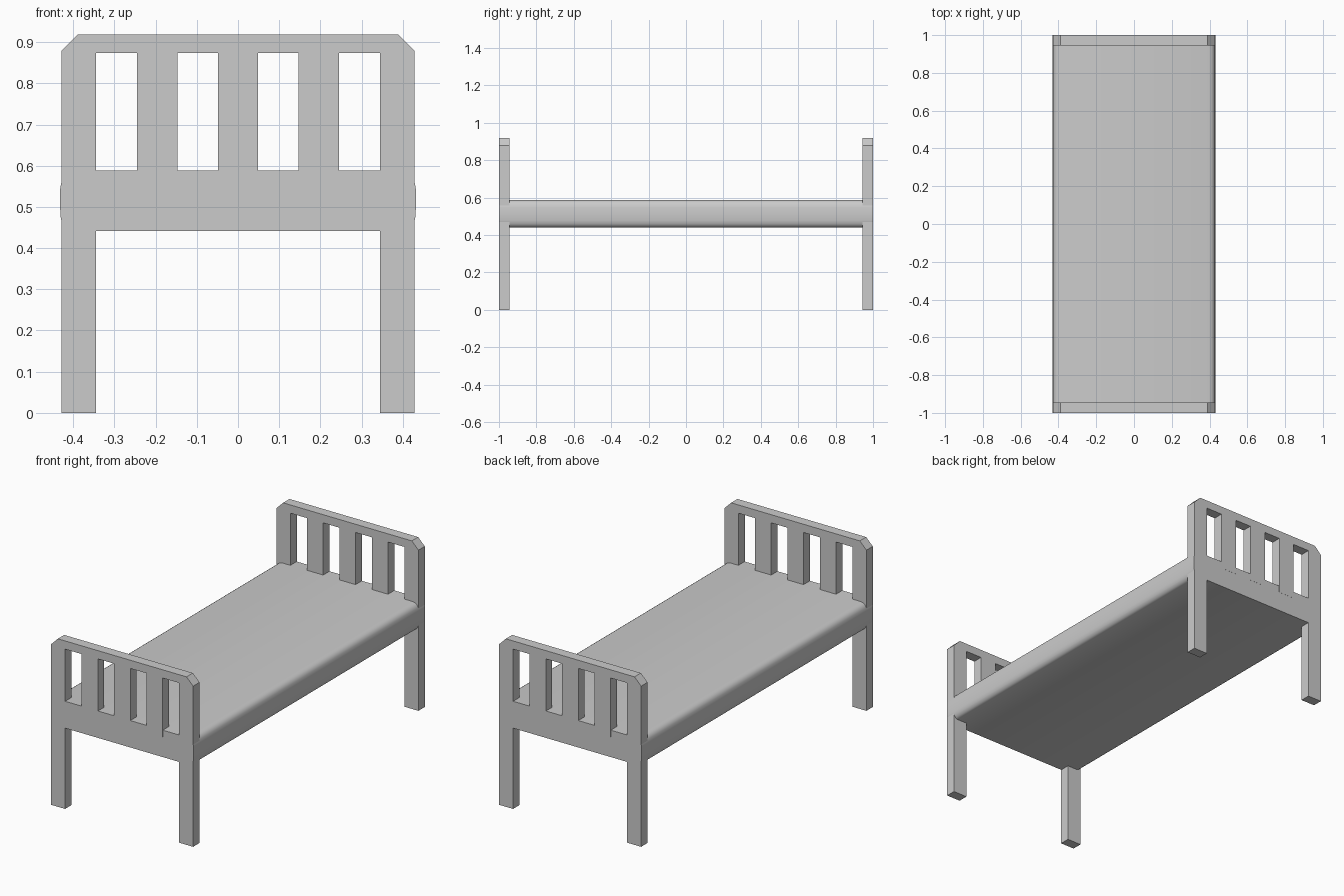
import bpy, bmesh, math

if "Cube" in bpy.data.objects:
    bpy.data.objects.remove(bpy.data.objects["Cube"])


def extrude_profile(name, points, y0, y1):
    """Closed XZ outline extruded along y."""
    bm = bmesh.new()
    face = bm.faces.new([bm.verts.new((x, y0, z)) for x, z in points])
    ext = bmesh.ops.extrude_face_region(bm, geom=[face])
    moved = [g for g in ext["geom"] if isinstance(g, bmesh.types.BMVert)]
    bmesh.ops.translate(bm, verts=moved, vec=(0, y1 - y0, 0))
    bmesh.ops.recalc_face_normals(bm, faces=bm.faces[:])
    mesh = bpy.data.meshes.new(name)
    bm.to_mesh(mesh)
    bm.free()
    obj = bpy.data.objects.new(name, mesh)
    bpy.context.collection.objects.link(obj)
    return obj


# End panel outline: two posts, chamfered top rail, three slats hanging to the mattress
W, INNER, TOP, RAIL = 0.429, 0.345, 0.918, 0.873
SLAT_FOOT, HALF_SLAT, CHAMFER = 0.55, 0.049, 0.04
panel = [(-INNER, 0), (-W, 0), (-W, TOP - CHAMFER), (-W + CHAMFER, TOP),
         (W - CHAMFER, TOP), (W, TOP - CHAMFER), (W, 0), (INNER, 0), (INNER, RAIL)]
for cx in (0.196, 0, -0.196):
    r, l = cx + HALF_SLAT, cx - HALF_SLAT
    panel += [(r, RAIL), (r, SLAT_FOOT), (l, SLAT_FOOT), (l, RAIL)]
panel.append((-INNER, RAIL))

extrude_profile("footboard", panel, -1.0, -0.945)
extrude_profile("headboard", panel, 0.945, 1.0)

# Mattress: rounded long sides, running through both end panels
side = [(0.395, 0.588), (0.41, 0.584), (0.421, 0.576), (0.428, 0.564), (0.4315, 0.545),
        (0.432, 0.51), (0.431, 0.478), (0.427, 0.459), (0.419, 0.447), (0.408, 0.441)]
profile = side + [(-x, z) for x, z in reversed(side)]
mattress = extrude_profile("mattress", profile, -0.9995, 0.9995)

# Smooth the rounded sides, keep the ends crisp
bpy.context.view_layer.objects.active = mattress
mattress.select_set(True)
bpy.ops.object.shade_smooth_by_angle(angle=math.radians(35))
